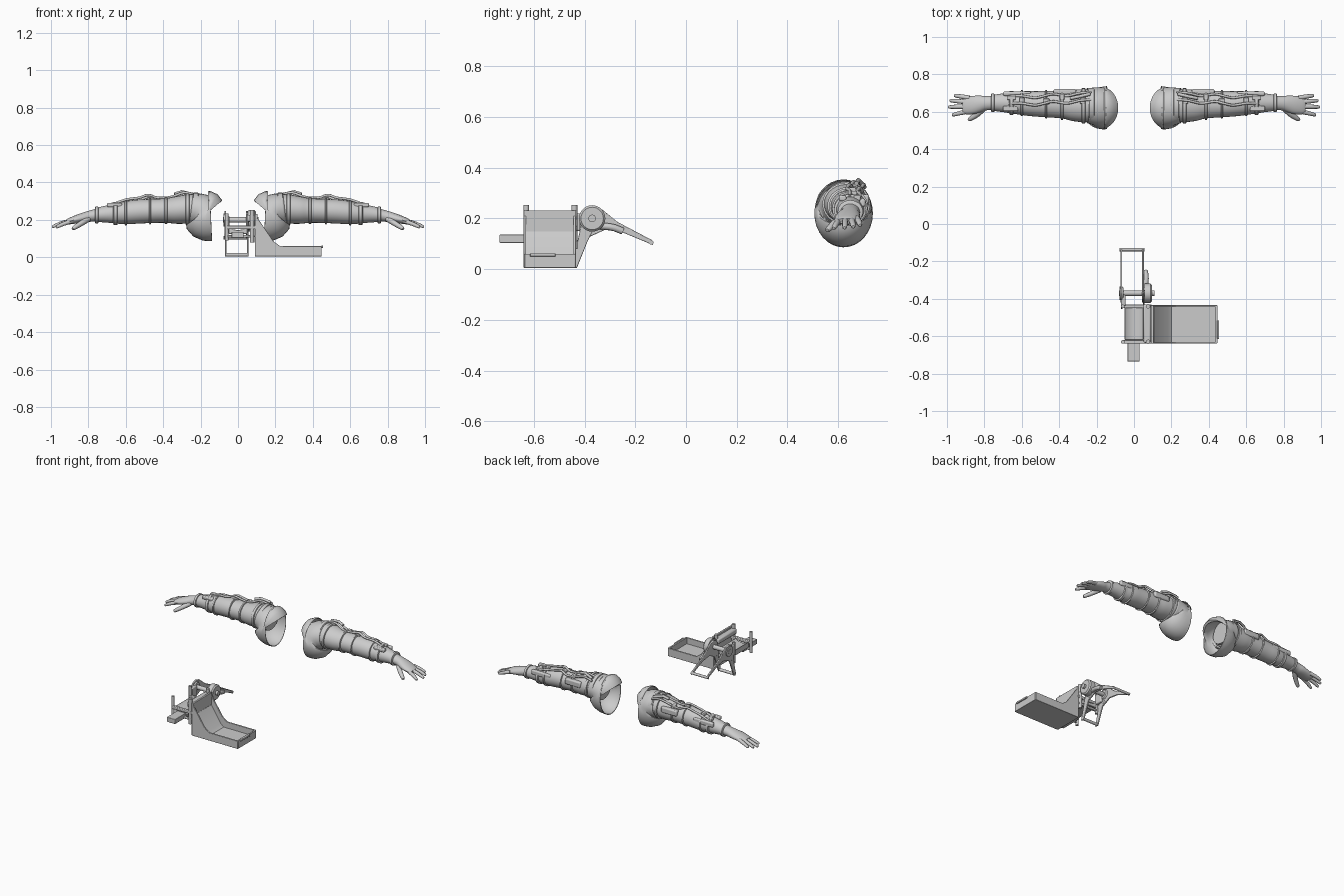
import bpy, bmesh, math
from mathutils import Vector

cube = bpy.data.objects.get("Cube")
if cube:
    bpy.data.objects.remove(cube)

grey = bpy.data.materials.new("plain_grey")
grey.use_nodes = True
COLOUR = (0.6, 0.6, 0.6, 1)
grey.diffuse_color = COLOUR
grey.node_tree.nodes["Principled BSDF"].inputs["Base Color"].default_value = COLOUR


def finish(name, bm, bevel=0, solid=0, angle=40):
    bmesh.ops.recalc_face_normals(bm, faces=bm.faces)
    me = bpy.data.meshes.new(name)
    bm.to_mesh(me)
    bm.free()
    ob = bpy.data.objects.new(name, me)
    bpy.context.collection.objects.link(ob)
    me.materials.append(grey)
    if solid:
        ob.modifiers.new("thickness", "SOLIDIFY").thickness = solid
    if bevel:
        mod = ob.modifiers.new("soft_edges", "BEVEL")
        mod.width, mod.segments = bevel, 2
    bpy.ops.object.select_all(action="DESELECT")
    ob.select_set(True)
    bpy.context.view_layer.objects.active = ob
    bpy.ops.object.shade_smooth_by_angle(angle=math.radians(angle))
    return ob


def smooth(rows, n=4):
    """Catmull-Rom interpolation of rows of numbers."""
    out = []
    for i in range(len(rows) - 1):
        a, b, c, d = (rows[max(0, min(len(rows) - 1, i + k))] for k in (-1, 0, 1, 2))
        for j in range(n):
            t = j / n
            out.append([q + t * (r - p) / 2 + t * t * (p - 2.5 * q + 2 * r - s / 2)
                        + t ** 3 * (1.5 * (q - r) + (s - p) / 2) for p, q, r, s in zip(a, b, c, d)])
    return out + [rows[-1]]


def loft(name, rows, sides=24, caps=True, side=1, across=None, **kw):
    """Tube through rows of (x, y, z, half width, half height)."""
    bm = bmesh.new()
    pts = [Vector(r[:3]) for r in rows]
    rings = []
    for i, r in enumerate(rows):
        t = (pts[min(i + 1, len(pts) - 1)] - pts[max(i - 1, 0)]).normalized()
        u = Vector(across) if across else t.cross(Vector((0, 0, 1)))
        u = u.normalized() if u.length > 0.01 else Vector((1, 0, 0))
        v = u.cross(t).normalized()
        ring = []
        for k in range(sides):
            a = math.tau * k / sides
            p = pts[i] + u * r[3] * math.cos(a) + v * r[4] * math.sin(a)
            ring.append(bm.verts.new((p.x * side, p.y, p.z)))
        rings.append(ring)
    for a, b in zip(rings, rings[1:]):
        for k in range(sides):
            bm.faces.new((a[k], a[(k + 1) % sides], b[(k + 1) % sides], b[k]))
    if caps:
        bm.faces.new(rings[0])
        bm.faces.new(rings[-1])
    return finish(name, bm, **kw)


def rod(name, pts, r, side=1, sides=10):
    return loft(name, [(*p, r, r) for p in pts], sides, side=side)


def box(name, lo, hi, bevel=0.004, side=1):
    bm = bmesh.new()
    bmesh.ops.create_cube(bm, size=1)
    for v in bm.verts:
        v.co = [(a + b) / 2 + c * (b - a) for a, b, c in zip(lo, hi, v.co)]
        v.co.x *= side
    return finish(name, bm, bevel)


def plate(name, outline, axis, at, thick, bevel=0.003):
    """Flat outline extruded along x or y; outline is (y, z) or (x, z)."""
    bm = bmesh.new()
    make = (lambda p, w: (w, *p)) if axis == "x" else (lambda p, w: (p[0], w, p[1]))
    face = bm.faces.new([bm.verts.new(make(p, at)) for p in outline])
    new = bmesh.ops.extrude_face_region(bm, geom=[face])["geom"]
    shift = (thick, 0, 0) if axis == "x" else (0, thick, 0)
    bmesh.ops.translate(bm, vec=shift, verts=[g for g in new if isinstance(g, bmesh.types.BMVert)])
    return finish(name, bm, bevel)


# ---- sleeved arms -------------------------------------------------------
ARM = smooth([(.19, .635, .26, .085, .08), (.26, .632, .258, .088, .078),
              (.33, .634, .252, .083, .073), (.38, .638, .25, .074, .066),
              (.44, .64, .248, .071, .064), (.52, .642, .245, .068, .064),
              (.58, .645, .24, .065, .062), (.64, .647, .235, .058, .056),
              (.70, .648, .231, .050, .046), (.76, .648, .226, .042, .037)], 5)
HAND = smooth([(.74, .648, .227, .040, .036), (.79, .646, .22, .038, .030),
               (.82, .642, .213, .044, .028), (.86, .636, .204, .049, .023),
               (.90, .632, .193, .045, .017), (.915, .632, .189, .037, .012)])
BANDS = [(.225, .03), (.27, .022), (.385, .016), (.47, .012), (.60, .014), (.655, .024), (.755, .02)]
FINGERS = {"little": ((.88, .674, .20), (.925, .682, .187), (.962, .687, .172)),
           "ring": ((.89, .651, .197), (.945, .657, .182), (.985, .66, .166)),
           "middle": ((.89, .628, .196), (.95, .627, .18), (.994, .625, .162)),
           "index": ((.88, .604, .196), (.935, .592, .178), (.972, .582, .16)),
           "thumb": ((.80, .622, .205), (.84, .585, .18), (.885, .556, .152))}


def arm_at(x):
    return min(ARM, key=lambda r: abs(r[0] - x))


for label, s in (("left", 1), ("right", -1)):
    loft(label + "_sleeve", ARM, 28, side=s, across=(0, -1, 0))
    loft(label + "_hand", HAND, 20, side=s, across=(0, -1, 0))
    # flared open shoulder cuff with a hanging lower edge
    cuff = smooth([(.145, .622, .22, .115, .134), (.175, .62, .222, .113, .128),
                   (.20, .626, .25, .104, .092), (.25, .633, .259, .094, .083)])
    loft(label + "_shoulder_cuff", cuff, 32, False, s, (0, -1, 0), solid=.004)
    for i, (x, w) in enumerate(BANDS):
        y, z, ry, rz = arm_at(x)[1:]
        g = .007
        loft(f"{label}_band_{i}", [(x - w / 2, y, z, ry, rz), (x - w / 2 + .003, y, z, ry + g, rz + g),
                                   (x + w / 2 - .003, y, z, ry + g, rz + g), (x + w / 2, y, z, ry, rz)],
             28, side=s, across=(0, -1, 0), angle=50)
    for finger, (a, b, c) in FINGERS.items():
        k = 1.3 if finger == "thumb" else 1
        tip = Vector(c) - (Vector(c) - Vector(b)) * .12
        loft(f"{label}_{finger}_finger", smooth([(*a, .0125 * k, .012 * k), (*b, .0115 * k, .011 * k),
             (*tip, .0085 * k, .008 * k), (*c, .002, .002)], 3), 10, side=s)
    # buckles, pouches and hoses along the upper side
    for i, (x, y, l, w) in enumerate([(.275, .66, .03, .035), (.385, .68, .028, .03), (.47, .655, .035, .03),
                                      (.60, .66, .03, .03), (.655, .675, .045, .025)]):
        _, cy, cz, ry, rz = arm_at(x)
        top = cz + rz * math.sqrt(max(0, 1 - ((y - cy) / ry) ** 2))
        box(f"{label}_buckle_{i}", (x - l / 2, y - w / 2, top - .012), (x + l / 2, y + w / 2, top + .012), side=s)
    for i, (y, lift) in enumerate([(.645, .0), (.685, -.012)]):
        path = smooth([(.23, y + .02, .335 + lift), (.29, y + .015, .345 + lift), (.36, y, .322 + lift),
                       (.43, y + .01, .318 + lift), (.48, y, .333 + lift), (.53, y - .01, .318 + lift),
                       (.60, y, .308 + lift), (.67, y, .283 + lift)])
        rod(f"{label}_hose_{i}", path, .007, s)
    rod(label + "_toggle_rod", [(.235, .695, .335), (.30, .68, .35), (.34, .672, .338)], .009, s)
    box(label + "_upper_pouch", (.31, .69, .255), (.43, .722, .295), .008, s)
    box(label + "_lower_pouch", (.55, .685, .245), (.70, .708, .278), .008, s)
    box(label + "_front_pouch", (.62, .603, .268), (.70, .632, .291), .006, s)

# ---- tray bracket -------------------------------------------------------
GUSSET = [(.095, .005), (.445, .005), (.445, .06), (.225, .06), (.19, .085), (.105, .21), (.095, .21)]
for label, y in (("front", -.64), ("back", -.444)):
    plate(label + "_tray_wall", GUSSET, "y", y, .01, .002)
box("tray_floor", (.095, -.636, .005), (.445, -.437, .018), .002)
box("tray_upright", (.09, -.64, .005), (.105, -.434, .232), .003)
box("tray_end_lip", (.435, -.636, .005), (.447, -.437, .06), .002)
box("tray_end_catch", (.445, -.615, .05), (.455, -.515, .062), .002)
plate("tray_inner_slope", [(.10, .015), (.205, .015), (.18, .035), (.105, .15)], "y", -.632, .19, .002)

# ---- clamp frame --------------------------------------------------------
for label, y in (("front", -.63), ("back", -.44)):
    rod(label + "_tall_peg", [(.075, y, .08), (.075, y, .252)], .012)
    rod(label + "_short_peg", [(-.06, y, .09), (-.06, y, .235)], .01)
    box(label + "_cross_bar", (-.065, y - .01, .15), (.095, y + .01, .17))
    box(label + "_lower_bar", (-.055, y - .008, .105), (.09, y + .008, .12))
box("inner_rail", (.05, -.635, .19), (.09, -.43, .225), .008)
box("outer_rail", (-.07, -.44, .15), (-.045, -.38, .22), .006)
SADDLE = [(-.05, .165), (-.03, .15), (0, .145), (.03, .15), (.05, .165), (.05, .125), (-.05, .125)]
plate("saddle", SADDLE, "y", -.62, .19)
box("push_tab", (-.035, -.735, .103), (.03, -.58, .136), .003)

# ---- folding lever and support loop -------------------------------------
LEVER = [(-.42, .19), (-.40, .235), (-.37, .248), (-.33, .235), (-.27, .186), (-.135, .115),
         (-.13, .095), (-.25, .145), (-.32, .155), (-.385, .125), (-.42, .125)]
LEG = [(-.41, .19), (-.35, .19), (-.39, .105), (-.43, .005), (-.455, .005), (-.43, .10)]
for label, x in (("left", .043), ("right", -.073)):
    plate(label + "_lever_arm", LEVER, "x", x, .01)
    plate(label + "_support_leg", LEG, "x", x + .004, .008, .002)
rod("lever_bar", [(-.077, -.137, .105), (.055, -.137, .105)], .009)
rod("support_bar", [(-.07, -.44, .014), (.055, -.44, .014)], .01)
rod("hinge_pin", [(-.08, -.37, .2), (.11, -.37, .2)], .015, sides=16)
for label, a, b in (("left", .055, .095), ("right", -.078, -.055)):
    r = .052 if label == "left" else .035
    loft(label + "_hinge_disc", [(a, -.37, .2, r, r), (b - .008, -.37, .2, r, r), (b, -.37, .2, r * .85, r * .85)],
         28, angle=30)
rod("hinge_stop", smooth([(.06, -.34, .17), (.065, -.29, .165), (.06, -.25, .15)]), .014)
